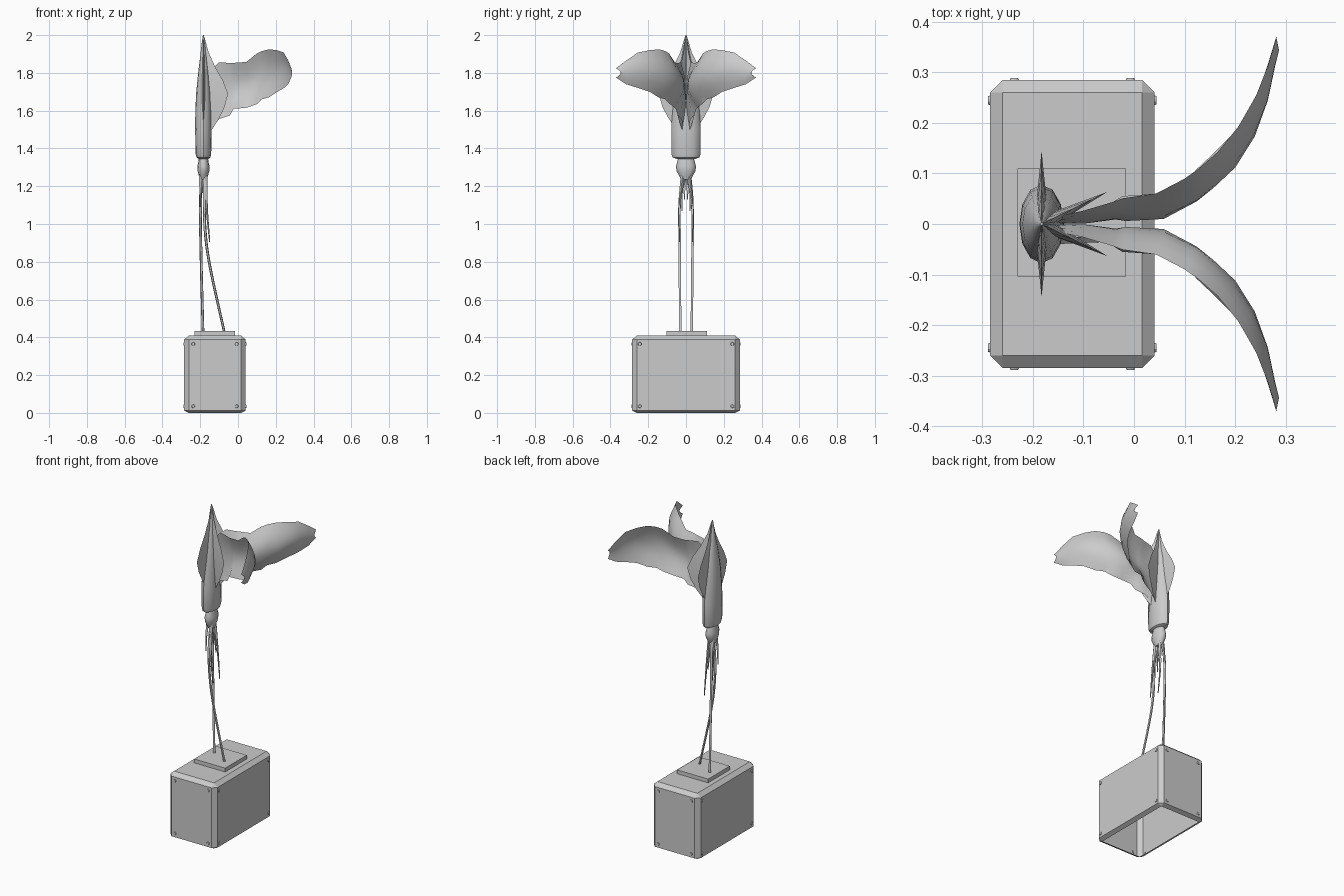
import bpy, bmesh, math
from mathutils import Vector

if "Cube" in bpy.data.objects:
    bpy.data.objects.remove(bpy.data.objects["Cube"])

grey = bpy.data.materials.new("plain_grey")
grey.diffuse_color = (0.6, 0.6, 0.6, 1)
grey.use_nodes = True
grey.node_tree.nodes["Principled BSDF"].inputs["Base Color"].default_value = grey.diffuse_color
CX = -0.183  # axis of the squid body


def finish(name, bm, smooth=None):
    bmesh.ops.remove_doubles(bm, verts=bm.verts, dist=0.0002)
    bmesh.ops.recalc_face_normals(bm, faces=bm.faces)
    me = bpy.data.meshes.new(name)
    bm.to_mesh(me)
    bm.free()
    ob = bpy.data.objects.new(name, me)
    bpy.context.collection.objects.link(ob)
    me.materials.append(grey)
    if smooth:
        bpy.ops.object.select_all(action='DESELECT')
        ob.select_set(True)
        bpy.context.view_layer.objects.active = ob
        bpy.ops.object.shade_smooth_by_angle(angle=math.radians(smooth))
    return ob


def loft(name, rings, smooth=None, cap_start=True, cap_end=True):
    """Skin a list of closed rings with equal point counts."""
    bm = bmesh.new()
    vs = [[bm.verts.new(p) for p in r] for r in rings]
    n = len(rings[0])
    for a, b in zip(vs, vs[1:]):
        for i in range(n):
            j = (i + 1) % n
            bm.faces.new((a[i], a[j], b[j], b[i]))
    if cap_start:
        bm.faces.new(vs[0])
    if cap_end:
        bm.faces.new(vs[-1])
    return finish(name, bm, smooth)


def ellipse(z, rx, ry, n=12):
    return [(CX + rx * math.cos(2 * math.pi * i / n),
             ry * math.sin(2 * math.pi * i / n), z) for i in range(n)]


def tube(name, pts, r0, r1, sides=6, steps=5):
    """Tapered tube along a smooth path."""
    P = [Vector(p) for p in pts]
    P = [2 * P[0] - P[1]] + P + [2 * P[-1] - P[-2]]
    path = []
    for k in range(1, len(P) - 2):
        a, b, c, d = P[k - 1:k + 3]
        for s in range(steps):
            t = s / steps
            path.append(0.5 * (2 * b + (c - a) * t + (2 * a - 5 * b + 4 * c - d) * t * t
                               + (3 * b - a - 3 * c + d) * t ** 3))
    path.append(P[-2])
    rings = []
    for k, p in enumerate(path):
        r = r0 + (r1 - r0) * k / (len(path) - 1)
        rings.append([p + Vector((r * math.cos(2 * math.pi * i / sides),
                                  r * math.sin(2 * math.pi * i / sides), 0)) for i in range(sides)])
    return loft(name, rings, 60)


# Base box: chamfered shell, open underneath
BX, HX, HY, C = -0.122, 0.163, 0.285, 0.025


def box_ring(z, inset, c):
    x, y = HX - inset, HY - inset
    pts = [(x, y - c), (x - c, y), (-x + c, y), (-x, y - c),
           (-x, -y + c), (-x + c, -y), (x - c, -y), (x, -y + c)]
    return [(BX + px, py, z) for px, py in pts]


loft("base_box", [box_ring(0, C, 0), box_ring(0.012, 0, C),
                  box_ring(0.388, 0, C), box_ring(0.41, C, 0)], cap_start=False)

# Bolts near the corners of each side panel
for sx in (-1, 1):
    for sy in (-1, 1):
        for z in (0.035, 0.365):
            for axis in 'XY':
                bm = bmesh.new()
                bmesh.ops.create_cone(bm, cap_ends=True, segments=10, radius1=0.011,
                                      radius2=0.008, depth=0.008)
                if axis == 'X':
                    rot, loc = (0, sx * math.pi / 2, 0), (BX + sx * HX, sy * 0.245, z)
                else:
                    rot, loc = (-sy * math.pi / 2, 0, 0), (BX + sx * 0.115, sy * HY, z)
                ob = finish("corner_bolt", bm)
                ob.rotation_euler, ob.location = rot, loc

# Mounting plate
bm = bmesh.new()
bmesh.ops.create_cube(bm, size=1)
for v in bm.verts:
    v.co = (-0.123 + v.co.x * 0.215, 0.003 + v.co.y * 0.214, 0.421 + v.co.z * 0.026)
finish("mounting_plate", bm)

# Mantle and head
loft("mantle", [ellipse(*r) for r in [
    (2.0, 0.003, 0.003), (1.95, 0.01, 0.012), (1.88, 0.018, 0.025), (1.8, 0.028, 0.045),
    (1.7, 0.038, 0.062), (1.6, 0.043, 0.073), (1.5, 0.044, 0.078), (1.37, 0.041, 0.078),
    (1.352, 0.037, 0.07), (1.345, 0.026, 0.048)]], 40)
loft("head", [ellipse(*r) for r in [
    (1.36, 0.024, 0.04), (1.335, 0.026, 0.045), (1.305, 0.032, 0.053), (1.28, 0.031, 0.05),
    (1.255, 0.024, 0.036), (1.235, 0.018, 0.026)]], 50)

# Four leaf-shaped fins: two sideways, two swept toward the wings
FIN = [(0.006, 1.99), (0.03, 1.91), (0.07, 1.83), (0.115, 1.76), (0.145, 1.69),
       (0.125, 1.62), (0.09, 1.555), (0.05, 1.5)]
for deg in (90, -90, 26, -26):
    d = Vector((math.cos(math.radians(deg)), math.sin(math.radians(deg)), 0))
    n = Vector((-d.y, d.x, 0))
    rings = []
    for k, (r, z) in enumerate(FIN):
        t = 0.003 + 0.012 * math.sin(math.pi * k / (len(FIN) - 1))
        o = Vector((CX, 0, z))
        rings.append([o + n * t, o + d * r, o - n * t])
    loft("fin", rings, 30)

# Wings: x, y, top height, bottom height
WING = [(-0.16, 0.008, 1.80, 1.50), (-0.10, 0.015, 1.855, 1.555), (-0.04, 0.028, 1.853, 1.575),
        (-0.02, 0.032, 1.853, 1.61), (0.05, 0.04, 1.858, 1.615), (0.11, 0.07, 1.902, 1.635),
        (0.14, 0.092, 1.915, 1.66), (0.18, 0.13, 1.925, 1.67), (0.22, 0.185, 1.92, 1.70),
        (0.252, 0.25, 1.908, 1.72), (0.272, 0.315, 1.865, 1.74), (0.284, 0.37, 1.825, 1.775)]
M = 8
for side in (-1, 1):
    rings = []
    last = len(WING) - 1
    for k, (x, y, top, bot) in enumerate(WING):
        a, b = WING[max(k - 1, 0)], WING[min(k + 1, last)]
        n = Vector((-(b[1] - a[1]), b[0] - a[0], 0)).normalized()
        fat = 0.15 + 0.85 * math.sin(math.pi * min(1, (k + 0.5) / last)) if k < last else 0.1
        ring = []
        for i in range(2 * M):
            front = i <= M
            v = i / M if front else (2 * M - i) / M
            arc = math.sin(math.pi * v)
            off = fat * (0.022 - 0.045 * arc + (-0.007 if front else 0.007) * arc)
            off += 0.005 * fat * math.sin(9 * v + 1.7 * k) * v
            p = Vector((x, y, top + (bot - top) * v)) + n * off
            if k == last:  # notched tip
                p.y -= 0.025 * arc
            p.y = max(p.y, 0.001)
            ring.append((p.x, side * p.y, p.z))
        rings.append(ring)
    loft("wing", rings, 50)

# Two long tentacles that hold the squid above the plate
tube("long_tentacle", [(-0.19, 0.02, 1.27), (-0.199, 0.034, 1.1), (-0.195, 0.034, 0.8),
                       (-0.185, 0.03, 0.425)], 0.008, 0.007)
tube("long_tentacle", [(-0.175, -0.02, 1.27), (-0.178, -0.034, 1.1), (-0.172, -0.034, 0.94),
                       (-0.145, -0.033, 0.757), (-0.072, -0.03, 0.425)], 0.008, 0.007)

# Shorter arms: start x, spread y, end x, end height
for s in (-1, 1):
    for x0, y1, x1, z1 in [(-0.172, 0.034, -0.15, 0.905), (-0.18, 0.022, -0.168, 1.07),
                           (-0.19, 0.008, -0.178, 1.13), (-0.198, 0.03, -0.2, 1.09)]:
        tube("short_arm", [(x0, s * y1 * 0.5, 1.27),
                           (x0 + (x1 - x0) * 0.3, s * y1, 1.27 + (z1 - 1.27) * 0.5),
                           (x1, s * y1, z1)], 0.009, 0.003)
